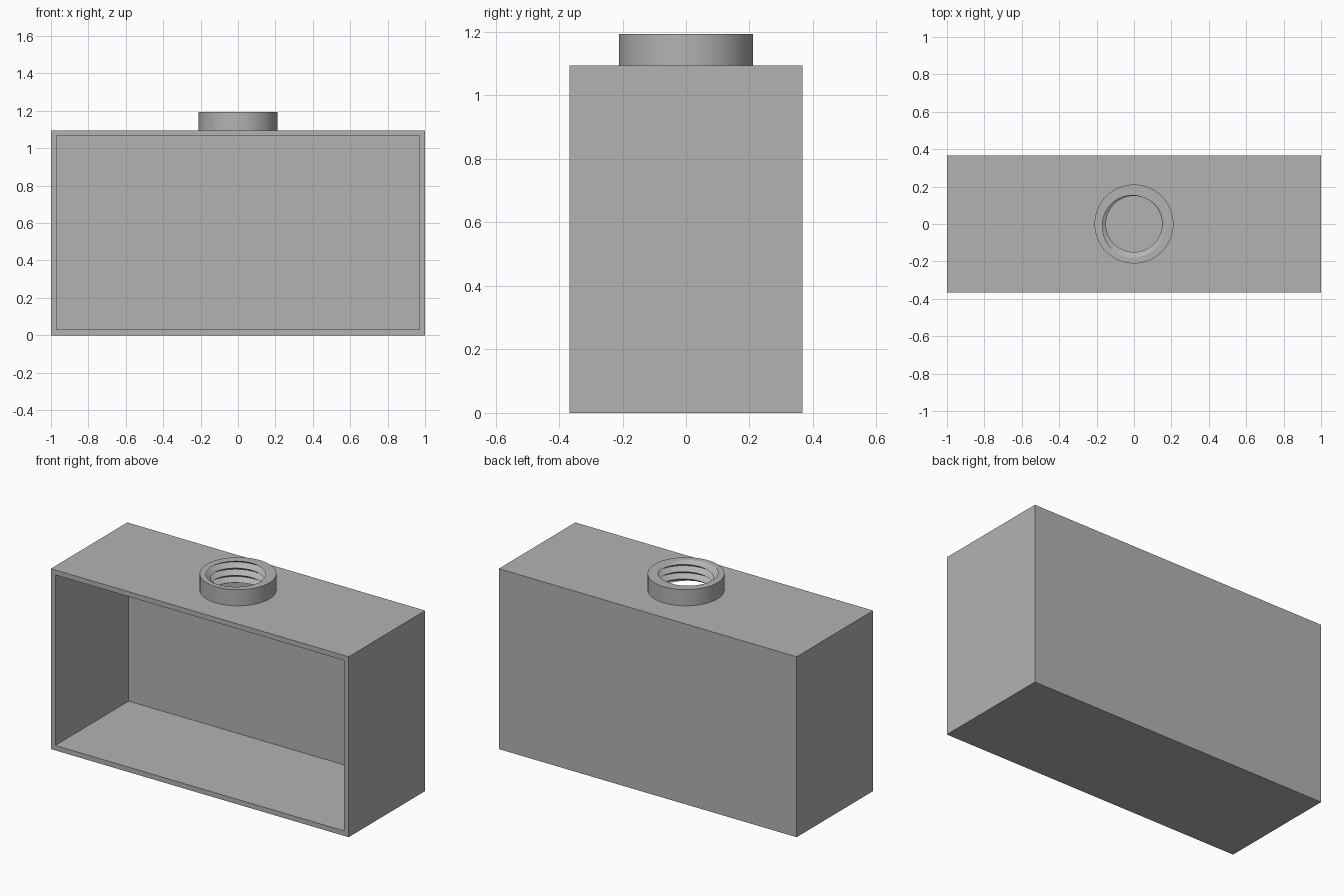
import bpy, bmesh
from math import pi, cos, sin

default = bpy.data.objects.get("Cube")
if default:
    bpy.data.objects.remove(default, do_unlink=True)

HALF_X, HALF_Y, HEIGHT, WALL = 1.0, 0.367, 1.095, 0.03
COLLAR_R, COLLAR_TOP = 0.211, 1.193
CREST_R, ROOT_R, PITCH = 0.15, 0.183, 0.044
CREST_ANGLE = 75 / 360   # turn at which the thread crest meets the rim
SIDES = 96

grey = bpy.data.materials.new("plain_grey")
grey.use_nodes = True
COLOUR = (0.45, 0.45, 0.45, 1)
grey.diffuse_color = COLOUR
grey.node_tree.nodes["Principled BSDF"].inputs["Base Color"].default_value = COLOUR


def make_object(name, bm):
    bmesh.ops.recalc_face_normals(bm, faces=bm.faces)
    mesh = bpy.data.meshes.new(name)
    bm.to_mesh(mesh)
    bm.free()
    mesh.materials.append(grey)
    obj = bpy.data.objects.new(name, mesh)
    bpy.context.collection.objects.link(obj)
    return obj


def box(name, low, high):
    bm = bmesh.new()
    bmesh.ops.create_cube(bm, size=1)
    for v in bm.verts:
        v.co = [h if c > 0 else l for c, l, h in zip(v.co, low, high)]
    return make_object(name, bm)


def cylinder(name, radius, z0, z1):
    bm = bmesh.new()
    bmesh.ops.create_cone(bm, cap_ends=True, segments=SIDES,
                          radius1=radius, radius2=radius, depth=z1 - z0)
    bmesh.ops.translate(bm, verts=bm.verts, vec=(0, 0, (z0 + z1) / 2))
    return make_object(name, bm)


def thread_core(name, z0, z1):
    """Solid screw whose rows follow the helix, clipped flat at both ends."""
    bm = bmesh.new()
    rows = 2 * int((z1 - z0) / PITCH + 4)

    def point(i, k):
        turn = i / SIDES
        helix = COLLAR_TOP + PITCH * (turn - CREST_ANGLE)
        z = helix + PITCH * (k / 2 - rows / 2 + 3)
        z = min(max(z, z0), z1)
        phase = ((z - helix) / PITCH) % 1
        r = CREST_R + (ROOT_R - CREST_R) * (1 - abs(2 * phase - 1))
        return bm.verts.new((r * cos(2 * pi * turn), r * sin(2 * pi * turn), z))

    grid = [[point(i, k) for k in range(rows + 1)] for i in range(SIDES + 1)]
    for a, b in zip(grid, grid[1:]):
        for k in range(rows):
            bm.faces.new((a[k], b[k], b[k + 1], a[k + 1]))
    bmesh.ops.remove_doubles(bm, verts=bm.verts, dist=0.00002)
    bmesh.ops.holes_fill(bm, edges=[e for e in bm.edges if e.is_boundary], sides=0)
    bmesh.ops.triangulate(bm, faces=[f for f in bm.faces if len(f.verts) == 4])
    return make_object(name, bm)


def combine(target, tool, operation):
    mod = target.modifiers.new(tool.name, 'BOOLEAN')
    mod.operation, mod.solver, mod.object = operation, 'EXACT', tool
    bpy.context.view_layer.objects.active = target
    bpy.ops.object.modifier_apply(modifier=mod.name)
    bpy.data.objects.remove(tool, do_unlink=True)


# Open-fronted box with a collar on top
body = box("box_with_threaded_collar", (-HALF_X, -HALF_Y, 0), (HALF_X, HALF_Y, HEIGHT))
combine(body, cylinder("collar", COLLAR_R, HEIGHT - WALL / 2, COLLAR_TOP), 'UNION')
combine(body, box("cavity", (WALL - HALF_X, -HALF_Y - 1, WALL),
                  (HALF_X - WALL, HALF_Y - WALL, HEIGHT - WALL)), 'DIFFERENCE')

# Threaded hole through the collar and top wall
combine(body, thread_core("thread", HEIGHT - WALL - 0.03, COLLAR_TOP + 0.03), 'DIFFERENCE')

bpy.ops.object.select_all(action='DESELECT')
body.select_set(True)
bpy.context.view_layer.objects.active = body
bpy.ops.object.shade_smooth_by_angle(angle=pi / 6)
